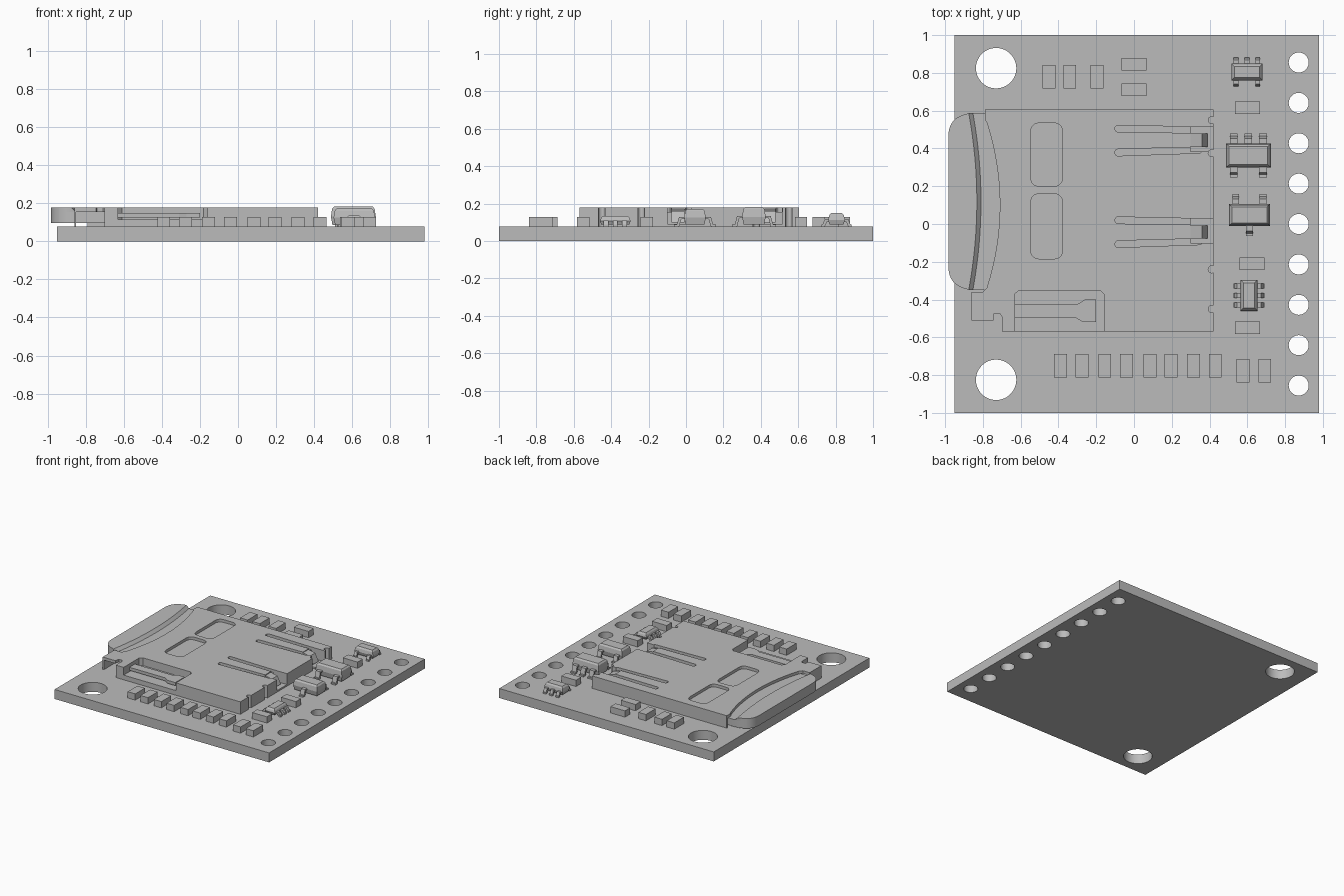
import bpy, bmesh, math
from mathutils import Vector

old = bpy.data.objects.get("Cube")
if old:
    bpy.data.objects.remove(old)

GREY = (0.5, 0.5, 0.5, 1)
grey = bpy.data.materials.new("plain_grey")
grey.use_nodes = True
grey.diffuse_color = GREY
grey.node_tree.nodes["Principled BSDF"].inputs["Base Color"].default_value = GREY

BOARD_TOP, COVER_BASE, COVER_TOP = 0.077, 0.155, 0.178


# Mesh helpers
def loft(name, rings):
    """Skin matching rings of 3D points and cap both ends."""
    bm = bmesh.new()
    loops = [[bm.verts.new(p) for p in ring] for ring in rings]
    for a, b in zip(loops, loops[1:]):
        for i in range(len(a)):
            j = (i + 1) % len(a)
            bm.faces.new((a[i], a[j], b[j], b[i]))
    bm.faces.new(loops[0])
    bm.faces.new(loops[-1])
    bmesh.ops.recalc_face_normals(bm, faces=bm.faces)
    mesh = bpy.data.meshes.new(name)
    bm.to_mesh(mesh)
    bm.free()
    mesh.materials.append(grey)
    ob = bpy.data.objects.new(name, mesh)
    bpy.context.collection.objects.link(ob)
    return ob


def prism(name, outline, z0, z1):
    return loft(name, [[(x, y, z) for x, y in outline] for z in (z0, z1)])


def rect(x0, x1, y0, y1):
    return [(x0, y0), (x1, y0), (x1, y1), (x0, y1)]


def box(name, x0, x1, y0, y1, z0, z1):
    return prism(name, rect(x0, x1, y0, y1), z0, z1)


def circle(cx, cy, r, n=32):
    return [(cx + r * math.cos(math.tau * i / n), cy + r * math.sin(math.tau * i / n))
            for i in range(n)]


def rounded(points, r, steps=5):
    """Replace every corner of an outline by a small curve."""
    out = []
    for i, p in enumerate(points):
        p = Vector(p)
        a, b = Vector(points[i - 1]), Vector(points[(i + 1) % len(points)])
        s = p + (a - p).normalized() * min(r, (a - p).length * 0.49)
        e = p + (b - p).normalized() * min(r, (b - p).length * 0.49)
        for k in range(steps + 1):
            t = k / steps
            out.append(tuple(s * (1 - t) ** 2 + p * 2 * t * (1 - t) + e * t * t))
    return out


def bow(x_end, x_mid, y0, y1, n=16):
    """Shallow arc from y0 to y1, furthest right in the middle."""
    return [(x_end + (x_mid - x_end) * (1 - (2 * i / n - 1) ** 2), y0 + (y1 - y0) * i / n)
            for i in range(n + 1)]


def cut(target, outline, z0, z1):
    cutter = prism("cutter", outline, z0, z1)
    cutter.hide_render = True
    mod = target.modifiers.new("cut", 'BOOLEAN')
    mod.operation, mod.solver, mod.object = 'DIFFERENCE', 'EXACT', cutter
    bpy.context.view_layer.objects.active = target
    bpy.ops.object.modifier_apply(modifier=mod.name)
    bpy.data.objects.remove(cutter)


def smooth(ob):
    bpy.ops.object.select_all(action='DESELECT')
    ob.select_set(True)
    bpy.context.view_layer.objects.active = ob
    bpy.ops.object.shade_smooth_by_angle(angle=math.radians(30))


# Circuit board with mounting holes and a row of pin holes
board = box("circuit_board", -0.95, 0.98, -1, 1, 0, BOARD_TOP)
for side in (-1, 1):
    cut(board, circle(-0.73, side * 0.825, 0.107, 48), -0.1, 0.2)
for i in range(9):
    cut(board, circle(0.872, 0.855 - i * 0.2138, 0.053), -0.1, 0.2)
smooth(board)

# Card socket: solid lower body and thin stamped cover
body = box("socket_body", -0.70, 0.42, -0.57, 0.605, BOARD_TOP, COVER_BASE)
cover_outline = ([(0.42, -0.57), (0.42, 0.605), (-0.79, 0.605), (-0.79, 0.55)]
                 + bow(-0.78, -0.71, 0.54, -0.34)
                 + [(-0.80, -0.36), (-0.86, -0.36), (-0.86, -0.51), (-0.745, -0.51),
                    (-0.74, -0.475), (-0.71, -0.475), (-0.70, -0.49), (-0.70, -0.57)])
cover = prism("socket_cover", cover_outline, COVER_BASE, COVER_TOP)
box("socket_back_wall", -0.79, -0.70, 0.592, 0.605, BOARD_TOP, COVER_BASE)
box("socket_corner_wall", -0.86, -0.85, -0.51, -0.36, BOARD_TOP, COVER_BASE)

# Viewing windows in the cover
for y0, y1 in ((0.20, 0.535), (-0.185, 0.16)):
    cut(cover, rounded(rect(-0.547, -0.378, y0, y1), 0.05), 0.1, 0.3)

# Spring fingers: tapering slots, open end and bent tip
for dy in (0, -0.485):
    for a, b in ((0.505, 0.497), (0.378, 0.392)):
        slot = [(-0.10, a + dy - 0.018), (0.36, b + dy - 0.016),
                (0.36, b + dy + 0.016), (-0.10, a + dy + 0.018)]
        cut(cover, rounded(slot, 0.017), 0.1, 0.3)
    mouth = rect(0.30, 0.5, 0.385 + dy, 0.515 + dy)
    cut(cover, mouth, 0.1, 0.3)
    cut(body, mouth, 0.09, 0.3)
    tip = [(0.30, 0.172), (0.36, 0.160), (0.39, 0.10), (0.37, 0.10), (0.345, 0.148), (0.30, 0.158)]
    loft("spring_tip", [[(x, y + dy, z) for x, z in tip] for y in (0.408, 0.478)])

# Round nicks along the connector edge
for y in (0.55, 0.375, -0.24, -0.45):
    for part in (cover, body):
        cut(part, circle(0.412, y, 0.019, 16), 0.05, 0.3)

# Latch pocket and its lever
pocket = [(-0.63, -0.6), (-0.16, -0.6), (-0.16, -0.37), (-0.18, -0.352),
          (-0.61, -0.352), (-0.63, -0.37)]
cut(cover, pocket, 0.1, 0.3)
cut(body, pocket, 0.115, 0.3)
lever = [(-0.63, -0.495), (-0.31, -0.495), (-0.27, -0.52), (-0.2, -0.52),
         (-0.2, -0.40), (-0.26, -0.40), (-0.30, -0.425), (-0.63, -0.425)]
prism("latch_lever", lever, 0.125, 0.15)

# Memory card with a raised grip lip that slopes down along an arc
edge = rounded([(-0.78, 0.588), (-0.90, 0.588), (-0.983, 0.53), (-0.983, -0.29),
                (-0.90, -0.35), (-0.78, -0.35)], 0.07)
card = prism("memory_card", [(-0.69, 0.588)] + edge[6:-6] + [(-0.69, -0.35)], 0.097, COVER_BASE)
left = [p for p in edge if p[0] < -0.88]


def lip_ring(shift, z):
    return [(x, y, z) for x, y in left + bow(-0.875 + shift, -0.832 + shift, -0.35, 0.588)]


lip = loft("card_grip_lip", [lip_ring(0.022, COVER_BASE), lip_ring(0, COVER_TOP)])
for ob in (card, lip):
    smooth(ob)

# Small passive parts
upright = [(x, -0.75) for x in (-0.39, -0.275, -0.155, -0.04, 0.085, 0.195, 0.315, 0.43)]
upright += [(0.577, -0.777), (0.692, -0.777), (-0.45, 0.78), (-0.34, 0.78), (-0.195, 0.78)]
flat = [(0, 0.845), (0, 0.71), (0.602, 0.615), (0.625, -0.21), (0.602, -0.55)]
for spots, w, d in ((upright, 0.034, 0.062), (flat, 0.066, 0.033)):
    for x, y in spots:
        box("passive_part", x - w, x + w, y - d, y + d, BOARD_TOP, 0.128)


# Chips: tapered body and gull-wing leads
def lead(cx, cy, angle, start, reach, height, w):
    t, mid = 0.012, start + (reach - start) * 0.5
    top, low = BOARD_TOP + height * 0.55, BOARD_TOP
    side = [(start - 0.02, top), (mid, top), (mid + t, low + t), (reach, low + t),
            (reach, low), (mid, low), (mid - t, top - t), (start - 0.02, top - t)]
    c, s = math.cos(angle), math.sin(angle)
    loft("chip_lead", [[(cx + r * c - v * s, cy + r * s + v * c, z) for r, z in side]
                       for v in (-w, w)])


def chip(cx, cy, hx, hy, top, fwd, back, reach, w, turn=0.0):
    """fwd and back list lead offsets along the chip's long side."""
    rings = []
    for z, inset in ((BOARD_TOP + 0.01, 0.008), (BOARD_TOP + (top - BOARD_TOP) * 0.5, 0),
                     (top - 0.012, 0.006), (top, 0.016)):
        rings.append([(x, y, z) for x, y in
                      rect(cx - hx + inset, cx + hx - inset, cy - hy + inset, cy + hy - inset)])
    loft("chip_body", rings)
    start = hx if turn else hy
    for offsets, angle in ((fwd, math.pi / 2 - turn), (back, -math.pi / 2 - turn)):
        for o in offsets:
            dx, dy = (0, o) if turn else (o, 0)
            lead(cx + dx, cy + dy, angle, start, reach, top - BOARD_TOP, w)


chip(0.598, 0.805, 0.083, 0.045, 0.15, (-0.057, 0, 0.057), (-0.057, 0.057), 0.08, 0.013)
chip(0.606, 0.363, 0.118, 0.063, 0.182, (-0.077, 0, 0.077), (-0.077, 0.077), 0.117, 0.02)
chip(0.611, 0.048, 0.109, 0.058, 0.172, (-0.072, 0.072), (0,), 0.112, 0.018)
chip(0.609, -0.378, 0.045, 0.082, 0.135, (-0.05, 0, 0.05), (-0.05, 0, 0.05),
     0.083, 0.013, math.pi / 2)
